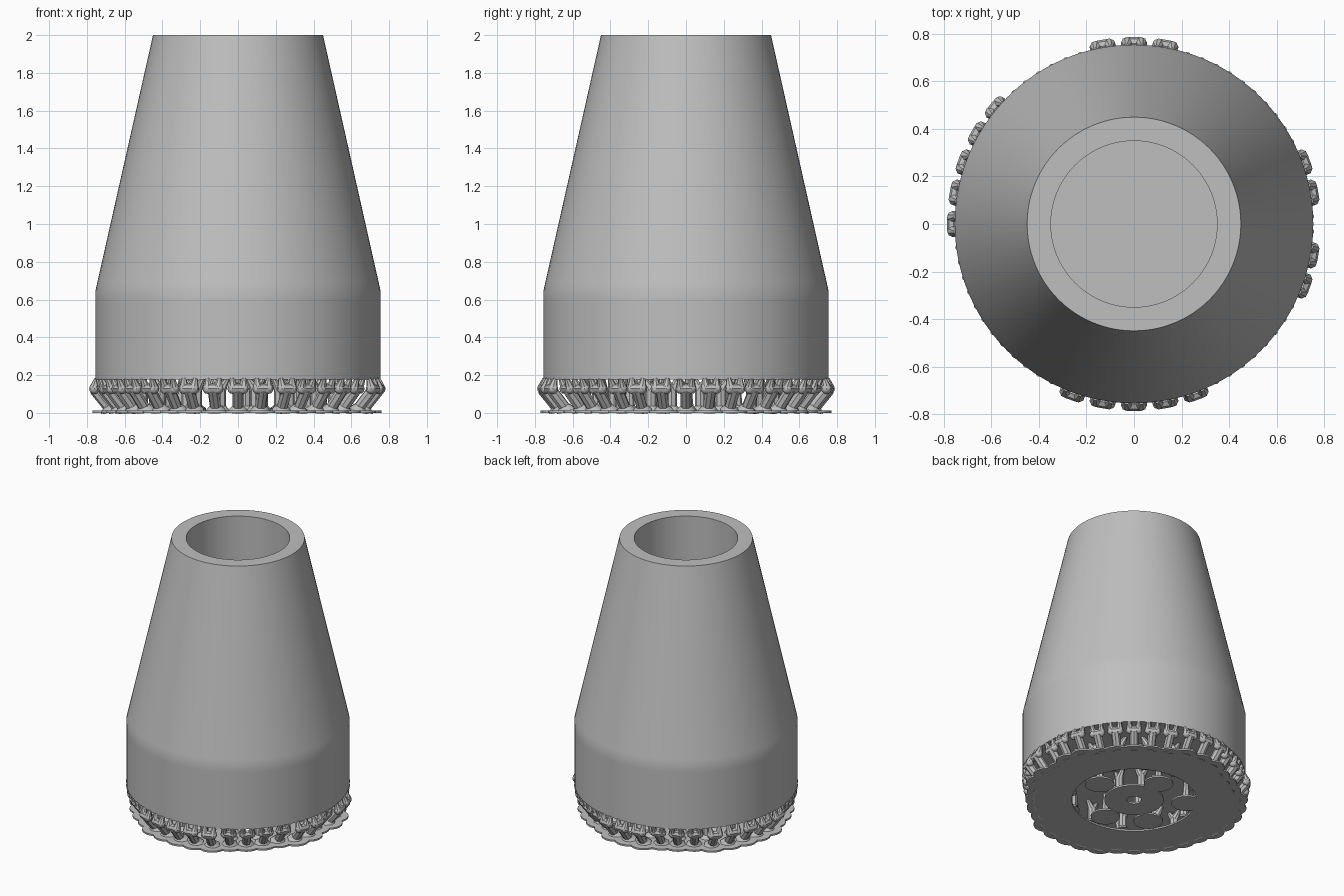
import bpy, bmesh
from math import cos, sin, pi, radians
from mathutils import Vector, Matrix

cube = bpy.data.objects.get("Cube")
if cube:
    bpy.data.objects.remove(cube)

GREY = (0.52, 0.52, 0.52, 1)
mat = bpy.data.materials.new("plain grey")
mat.use_nodes = True
mat.diffuse_color = GREY
mat.node_tree.nodes["Principled BSDF"].inputs["Base Color"].default_value = GREY


def finish(bm, name, angle=30):
    bmesh.ops.recalc_face_normals(bm, faces=bm.faces)
    mesh = bpy.data.meshes.new(name)
    bm.to_mesh(mesh)
    bm.free()
    mesh.materials.append(mat)
    obj = bpy.data.objects.new(name, mesh)
    bpy.context.collection.objects.link(obj)
    bpy.ops.object.select_all(action="DESELECT")
    obj.select_set(True)
    bpy.context.view_layer.objects.active = obj
    bpy.ops.object.shade_smooth_by_angle(angle=radians(angle))
    return obj


def lathe(name, profile, closed=False, segs=96):
    """Spin a (radius, height) profile around the z axis."""
    bm = bmesh.new()
    verts = [bm.verts.new((r, 0, z)) for r, z in profile]
    edges = [bm.edges.new(p) for p in zip(verts, verts[1:])]
    if closed:
        edges.append(bm.edges.new((verts[-1], verts[0])))
    bmesh.ops.spin(bm, geom=verts + edges, cent=(0, 0, 0), axis=(0, 0, 1),
                   angle=2 * pi, steps=segs, use_merge=True)
    bmesh.ops.remove_doubles(bm, verts=bm.verts, dist=0.0001)
    return finish(bm, name)


def rod(bm, a, b, r1, r2, segs=8):
    """Tapered round bar from a to b."""
    a, b = Vector(a), Vector(b)
    turn = (b - a).to_track_quat("Z", "Y").to_matrix().to_4x4()
    bmesh.ops.create_cone(bm, cap_ends=True, segments=segs, radius1=r1, radius2=r2,
                          depth=(b - a).length,
                          matrix=Matrix.Translation((a + b) / 2) @ turn)


def ball(bm, p, r):
    bmesh.ops.create_uvsphere(bm, u_segments=8, v_segments=6, radius=r,
                              matrix=Matrix.Translation(p))


def around(angle, r, z, side=0):
    """Point at a radius and height, shifted sideways along the tangent."""
    return Vector((r * cos(angle) - side * sin(angle),
                   r * sin(angle) + side * cos(angle), z))


# Hollow tapered body on a straight collar
lathe("tapered_body", [(0, 0.178), (0.755, 0.178), (0.755, 0.6), (0.755, 0.645),
                       (0.745, 0.69), (0.45, 2), (0.35, 2), (0.35, 0.65), (0, 0.65)])

# Flat base: outer ring and centre ring
PAD = 0.012
for name, r1, r2 in (("base_outer_ring", 0.42, 0.7), ("base_centre_ring", 0.05, 0.2)):
    lathe(name, [(r1, 0), (r2, 0), (r2, PAD), (r1, PAD)], closed=True)

# Leaning forked struts under the rim, each on a round foot
struts, feet = bmesh.new(), bmesh.new()
COUNT = 36
BULGES = ((-28, -3), (3, 29), (78, 102), (138, 142), (149, 182), (248, 293), (332, 359))
for i in range(COUNT):
    deg = i * 360 / COUNT
    a = radians(deg)
    bulge = any(lo <= deg <= hi for lo, hi in BULGES)
    joint = 0.76 if bulge else 0.725
    foot = joint - 0.085
    rod(feet, around(a, foot, 0), around(a, foot, PAD), 0.095, 0.095, 20)
    rod(struts, around(a, foot, PAD), around(a, foot + 0.01, 0.04), 0.055, 0.028)
    rod(struts, around(a, foot, 0.02), around(a, joint, 0.125), 0.03, 0.03)
    arm = 0.028
    rod(struts, around(a, joint, 0.128, -arm), around(a, joint, 0.128, arm), 0.027, 0.027)
    for s in (-arm, arm):
        ball(struts, around(a, joint, 0.128, s), 0.028)
        rod(struts, around(a, joint, 0.135, s), around(a, 0.748, 0.182, s * 1.15), 0.026, 0.012)

# Upright inner struts with pointed tips
for ring, count in ((0.54, 18), (0.44, 12), (0.13, 5)):
    for i in range(count):
        a = 2 * pi * i / count
        rod(struts, around(a, ring, PAD), around(a, ring, 0.04), 0.05, 0.028)
        rod(struts, around(a, ring, 0.03), around(a, ring, 0.12), 0.03, 0.03)
        for s in (-0.04, 0.04):
            rod(struts, around(a, ring, 0.115), around(a, ring, 0.182, s), 0.03, 0.012)

# Round feet partly filling the gap between the base rings
for x, y in ((-0.3, 0.19), (-0.26, -0.16), (0.01, 0.27), (0.31, 0.01), (0.0, -0.3)):
    rod(feet, (x, y, 0), (x, y, PAD), 0.1, 0.1, 20)
    rod(struts, (x, y, PAD), (x, y, 0.04), 0.05, 0.028)
    rod(struts, (x, y, 0.03), (x, y, 0.182), 0.03, 0.015)

finish(feet, "round_feet")
finish(struts, "support_struts", 40)
